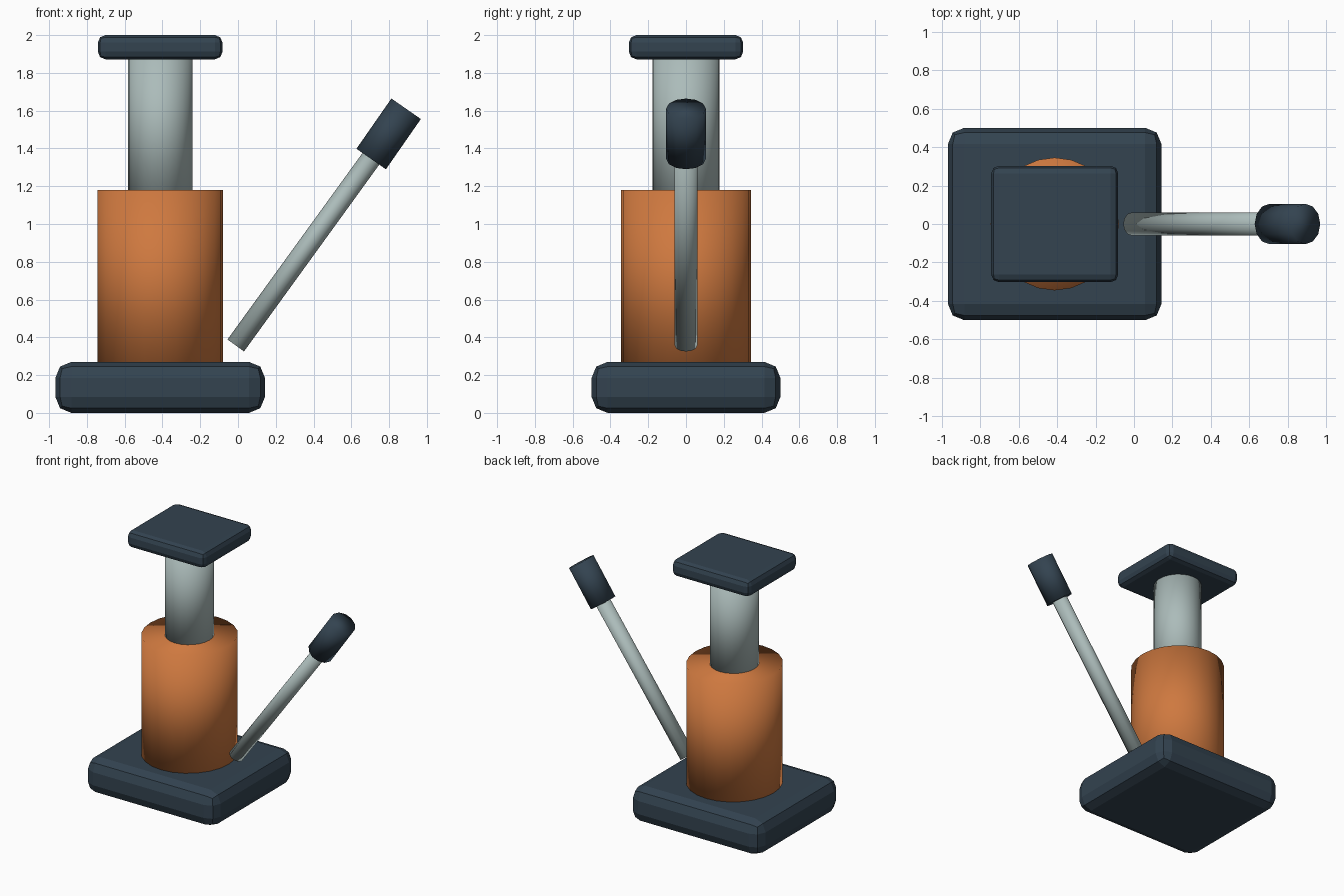
import bpy
import bmesh
from mathutils import Vector

default_cube = bpy.data.objects.get("Cube")
if default_cube:
    bpy.data.objects.remove(default_cube, do_unlink=True)


def make_material(name, rgb):
    mat = bpy.data.materials.new(name)
    mat.use_nodes = True
    color = (*rgb, 1.0)
    mat.diffuse_color = color
    mat.node_tree.nodes["Principled BSDF"].inputs["Base Color"].default_value = color
    return mat


def add_object(name, bm, mat, smooth):
    mesh = bpy.data.meshes.new(name)
    bmesh.ops.recalc_face_normals(bm, faces=bm.faces)
    for face in bm.faces:
        face.smooth = smooth
    bm.to_mesh(mesh)
    bm.free()
    mesh.materials.append(mat)
    obj = bpy.data.objects.new(name, mesh)
    bpy.context.collection.objects.link(obj)
    return obj


def slab(name, center, size, bevel, mat):
    """Box with faceted rounded edges."""
    bm = bmesh.new()
    bmesh.ops.create_cube(bm, size=1.0)
    bmesh.ops.scale(bm, vec=size, verts=bm.verts)
    bmesh.ops.bevel(bm, geom=bm.edges[:], offset=bevel, segments=2,
                    profile=0.5, affect='EDGES')
    obj = add_object(name, bm, mat, False)
    obj.location = center
    return obj


def rod(name, start, end, radius_x, radius_y, sides, mat):
    """Softly shaded closed cylinder running between two points."""
    start, end = Vector(start), Vector(end)
    axis = end - start
    bm = bmesh.new()
    bmesh.ops.create_cone(bm, cap_ends=True, segments=sides,
                          radius1=1.0, radius2=1.0, depth=axis.length)
    bmesh.ops.scale(bm, vec=(radius_x, radius_y, 1.0), verts=bm.verts)
    obj = add_object(name, bm, mat, True)
    obj.location = (start + end) / 2
    obj.rotation_euler = Vector((0, 0, 1)).rotation_difference(axis).to_euler()
    return obj


slate = make_material("dark slate", (0.033, 0.056, 0.08))
orange = make_material("orange paint", (0.62, 0.19, 0.05))
steel = make_material("pale steel", (0.41, 0.5, 0.49))

# Column: base, body, piston and lifting plate
column_x = -0.412
slab("base", (column_x, 0, 0.135), (1.11, 1.0, 0.27), 0.085, slate)
rod("body", (column_x, 0, 0.2), (column_x, 0, 1.18), 0.333, 0.345, 24, orange)
rod("piston", (column_x, 0, 1.1), (column_x, 0, 1.92), 0.17, 0.177, 24, steel)
slab("lifting_plate", (column_x, 0, 1.936), (0.66, 0.605, 0.128), 0.04, slate)

# Slanted pump lever with its grip
lever_foot = Vector((-0.012, 0, 0.357))
grip_foot = Vector((0.705, 0, 1.344))
grip_top = Vector((0.89, 0, 1.61))
rod("lever", lever_foot, grip_foot.lerp(grip_top, 0.3), 0.054, 0.06, 12, steel)
rod("lever_grip", grip_foot, grip_top, 0.095, 0.105, 12, slate)
